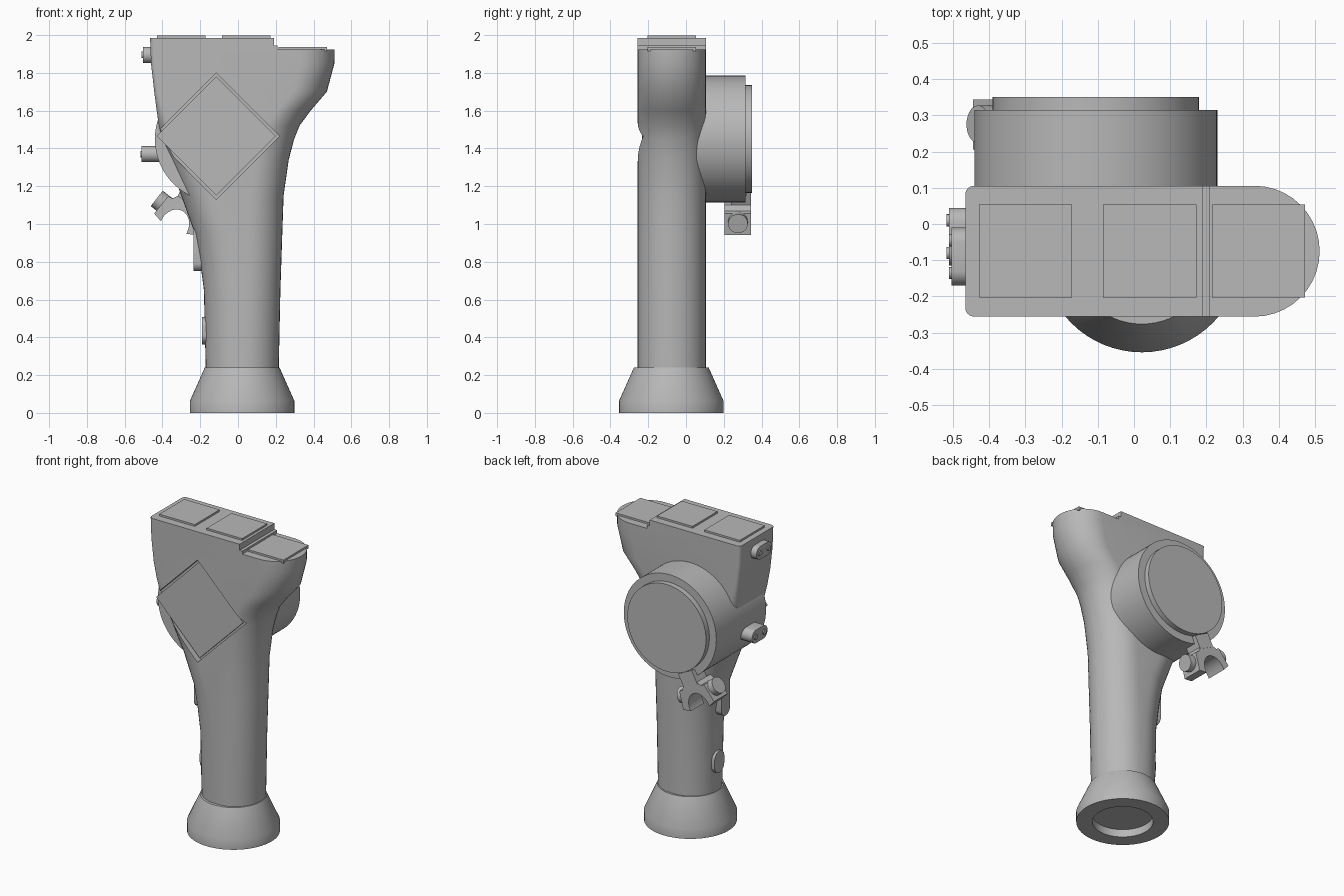
import bpy, bmesh, math
from mathutils import Vector

if "Cube" in bpy.data.objects:
    bpy.data.objects.remove(bpy.data.objects["Cube"], do_unlink=True)

grey = bpy.data.materials.new("mid_grey")
grey.use_nodes = True
GREY = (0.48, 0.48, 0.48, 1)
grey.diffuse_color = GREY
grey.node_tree.nodes["Principled BSDF"].inputs["Base Color"].default_value = GREY

MID_Y = -0.075          # centre of the grip in depth
HALF = 0.18             # half depth of the grip
POD = Vector((-0.105, 0, 1.45))


def loft(name, rings, smooth=True):
    """Skin closed rings of equal length and cap both ends."""
    bm = bmesh.new()
    rows = [[bm.verts.new(p) for p in ring] for ring in rings]
    n = len(rows[0])
    for a, b in zip(rows, rows[1:]):
        for i in range(n):
            j = (i + 1) % n
            bm.faces.new((a[i], a[j], b[j], b[i]))
    bm.faces.new(rows[0][::-1])
    bm.faces.new(rows[-1])
    bmesh.ops.recalc_face_normals(bm, faces=bm.faces)
    mesh = bpy.data.meshes.new(name)
    bm.to_mesh(mesh)
    bm.free()
    ob = bpy.data.objects.new(name, mesh)
    bpy.context.collection.objects.link(ob)
    mesh.materials.append(grey)
    if smooth:
        finish(ob)
    return ob


def activate(ob):
    bpy.ops.object.select_all(action='DESELECT')
    ob.select_set(True)
    bpy.context.view_layer.objects.active = ob


def finish(ob):
    activate(ob)
    bpy.ops.object.shade_smooth_by_angle(angle=math.radians(32))


def prism(name, points, push):
    points = [Vector(p) for p in points]
    return loft(name, [points, [p + Vector(push) for p in points]])


def box(name, x0, x1, y0, y1, z0, z1):
    return prism(name, [(x0, y0, z0), (x1, y0, z0), (x1, y1, z0), (x0, y1, z0)],
                 (0, 0, z1 - z0))


def turned(name, centre, axis, profile, n=64):
    """Circular sections (distance along axis, radius)."""
    axis = Vector(axis).normalized()
    u = axis.orthogonal().normalized()
    v = axis.cross(u)
    rings = [[Vector(centre) + axis * d + r * (u * math.cos(math.tau * i / n)
              + v * math.sin(math.tau * i / n)) for i in range(n)]
             for d, r in profile]
    return loft(name, rings)


def cut(ob, cutter):
    mod = ob.modifiers.new("cut", 'BOOLEAN')
    mod.operation = 'DIFFERENCE'
    mod.solver = 'EXACT'
    mod.object = cutter
    activate(ob)
    bpy.ops.object.modifier_apply(modifier=mod.name)
    finish(ob)


def section(z, xl, xr, rl):
    """Rounded section with its own corner radius on the left and right ends."""
    rr = min(HALF, (xr - xl) / 2)
    rl = min(rl, rr)
    ring = []
    for cx, r, sx, sy, start in ((xr - rr, rr, 1, 1, 0), (xl + rl, rl, -1, 1, 90),
                                 (xl + rl, rl, -1, -1, 180), (xr - rr, rr, 1, -1, 270)):
        for k in range(11):
            a = math.radians(start + 9 * k)
            # keep a sliver of flat so no two points coincide
            ring.append((cx + r * math.cos(a) + 0.0005 * sx,
                         MID_Y + sy * (HALF - r + 0.0005) + r * math.sin(a), z))
    return ring


def diamond(name, half, y0, y1):
    pts = [(-0.115 + half * dx, y0, 1.465 + half * dz)
           for dx, dz in ((1, 0), (0, 1), (-1, 0), (0, -1))]
    return prism(name, pts, (0, y1 - y0, 0))


def pill(name, y, z, half_y, half_z, x0, x1):
    """Stadium shaped button standing out along x."""
    r = min(half_y, half_z)
    pts = []
    for i in range(32):
        a = math.tau * (i + 0.5) / 32
        c, s = math.cos(a), math.sin(a)
        pts.append((x0, y + r * c + math.copysign(half_y - r, c),
                    z + r * s + math.copysign(half_z - r, s)))
    return prism(name, pts, (x1 - x0, 0, 0))


# Grip flaring into the head: height, left, right, left corner radius
body = loft("grip_body", [section(*s) for s in (
    (0.22, -0.17, 0.215, 0.18), (0.65, -0.18, 0.224, 0.18),
    (0.8, -0.2, 0.229, 0.18), (0.95, -0.228, 0.234, 0.18),
    (1.15, -0.30, 0.241, 0.17), (1.34, -0.368, 0.268, 0.13),
    (1.45, -0.405, 0.297, 0.09), (1.52, -0.418, 0.325, 0.06),
    (1.6, -0.43, 0.384, 0.04), (1.7, -0.443, 0.47, 0.025),
    (1.85, -0.46, 0.51, 0.025), (1.985, -0.465, 0.513, 0.025))])

# Round housing on the back
pod = turned("rear_housing", POD, (0, 1, 0), [(-0.2, 0.335), (0.315, 0.335)], 96)
turned("rear_housing_rim", POD, (0, 1, 0), [(0.3, 0.285), (0.35, 0.285)], 96)

# Stepped top and recess for the front panel
cutters = [box("step_cutter", 0.21, 0.7, -0.5, 0.4, 1.925, 2.2),
           box("ledge_cutter", 0.19, 0.7, -0.5, 0.4, 1.945, 2.2)]
for c in cutters:
    cut(body, c)
recess = diamond("recess_cutter", 0.335, -0.5, -0.215)
for ob in (body, pod):
    cut(ob, recess)
for c in cutters + [recess]:
    bpy.data.objects.remove(c, do_unlink=True)
diamond("front_panel", 0.315, -0.233, -0.12)

# Square plates on the top
for name, x, z in (("top_plate_right", -0.428, 1.985), ("top_plate_middle", -0.085, 1.985),
                   ("top_plate_left", 0.215, 1.925)):
    box(name, x, x + 0.257, -0.203, 0.054, z - 0.01, z + 0.012)

# Flared foot with a recessed underside
foot = turned("foot", (0.022, -0.078, 0), (0, 0, 1),
              [(0, 0.276), (0.065, 0.276), (0.24, 0.198)])
hollow = turned("hollow_cutter", (0.022, -0.078, 0), (0, 0, 1), [(-0.1, 0.18), (0.05, 0.18)])
cut(foot, hollow)
bpy.data.objects.remove(hollow, do_unlink=True)

# Side connectors, each with two pins
for name, y, z, x0, x1 in (("upper", -0.09, 1.895, -0.44, -0.503),
                           ("lower", -0.035, 1.37, -0.38, -0.51)):
    pill(name + "_connector", y, z, 0.08, 0.043, x0, x1)
    for side in (-1, 1):
        turned(f"{name}_pin", (x1, y + side * 0.045, z), (-1, 0, 0),
               [(-0.01, 0.017), (0.007, 0.017)], 16)

# Trigger and small button on the side of the grip
pill("trigger", MID_Y, 0.875, 0.045, 0.125, -0.12, -0.235)
pill("side_button", MID_Y, 0.435, 0.05, 0.072, -0.12, -0.19)

# Arched clamp hung under the rear housing
OUT = Vector((-0.45, 0, -0.893))
ALONG = Vector((0.893, 0, -0.45))


def at(t, r, y):
    return POD + OUT * r + ALONG * t + Vector((0, y, 0))


half = [(0.055, 0.365), (0.075, 0.39), (0.1, 0.39), (0.125, 0.505), (0.075, 0.525)]
arch = [(0.075 * math.cos(math.pi * k / 12), 0.515 - 0.09 * math.sin(math.pi * k / 12))
        for k in range(13)]
outline = half + arch + [(-t, r) for t, r in reversed(half)]
prism("clamp_arch", [at(t, r, 0.205) for t, r in outline], (0, 0.138, 0))
prism("clamp_neck", [at(t, r, 0.24) for t, r in
      ((-0.055, 0.31), (0.055, 0.31), (0.055, 0.39), (-0.055, 0.39))], (0, 0.08, 0))
prism("clamp_lip", [at(t, r, 0.318) for t, r in
      ((-0.055, 0.287), (0.055, 0.287), (0.055, 0.375), (-0.055, 0.375))], (0, 0.027, 0))
for side in (-1, 1):
    turned("clamp_knob", at(side * 0.085, 0.44, 0.275), ALONG * side - OUT * 0.2,
           [(0, 0.052), (0.065, 0.052)], 32)
